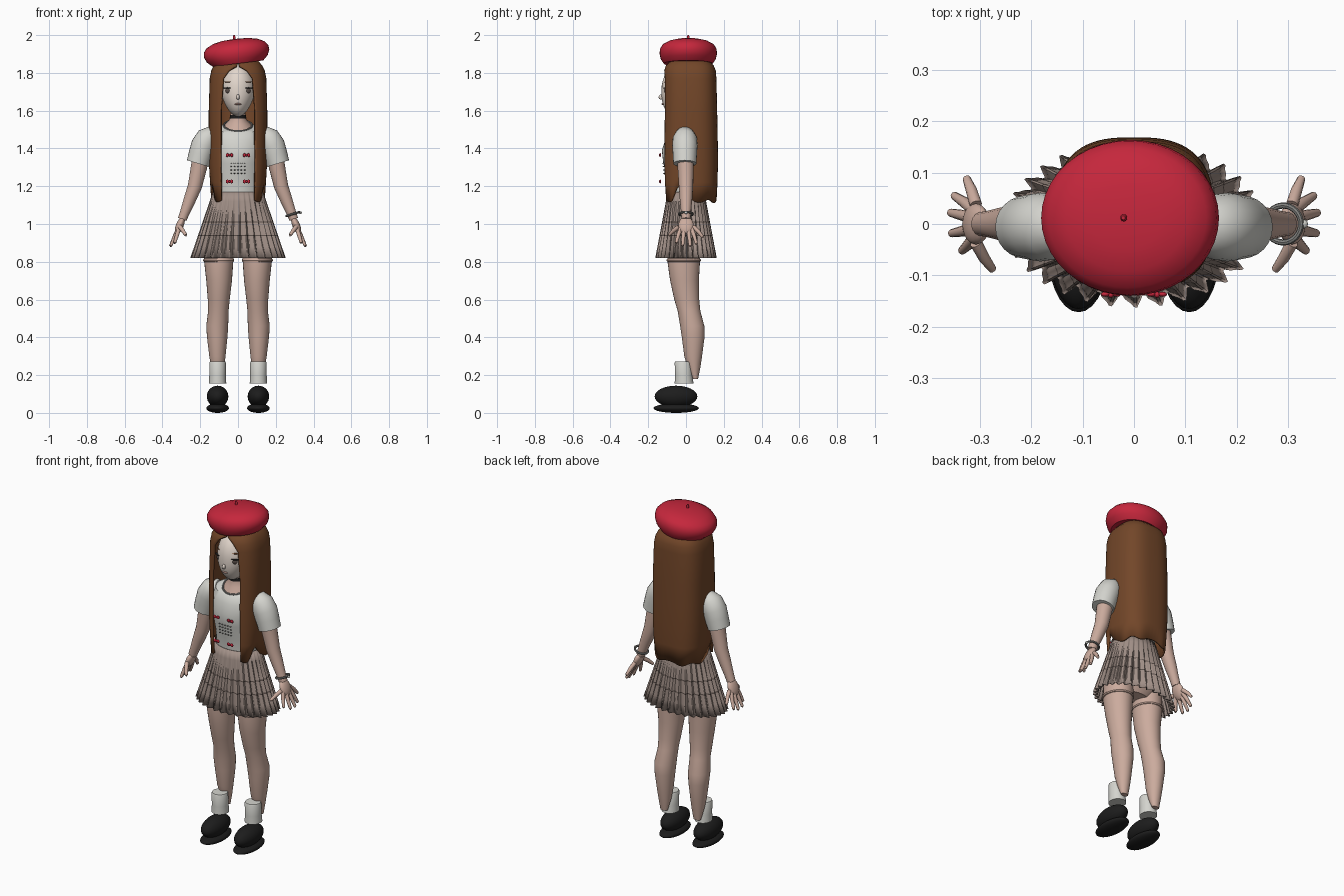
import bpy, bmesh, math
from mathutils import Vector, Euler

if bpy.data.objects.get("Cube"):
    bpy.data.objects.remove(bpy.data.objects["Cube"], do_unlink=True)


def material(name, r, g, b):
    m = bpy.data.materials.new(name)
    m.use_nodes = True
    m.diffuse_color = (r, g, b, 1)
    bsdf = next(n for n in m.node_tree.nodes if n.type == 'BSDF_PRINCIPLED')
    bsdf.inputs["Base Color"].default_value = (r, g, b, 1)
    return m


RED = material("beret red", .56, .02, .045)
HAIR = material("chestnut brown", .17, .062, .022)
WHITE = material("blouse white", .66, .66, .62)
SKIN = material("skin", .60, .41, .34)
FACE = material("pale face", .76, .67, .60)
TAUPE = material("skirt taupe", .36, .28, .245)
TRIM = material("dark taupe", .10, .075, .065)
BLACK = material("shoe black", .012, .012, .012)
GREY = material("trim grey", .22, .22, .21)
LIP = material("soft rose", .55, .33, .28)


def finish(name, bm, *mats, angle=40):
    bmesh.ops.recalc_face_normals(bm, faces=bm.faces)
    me = bpy.data.meshes.new(name)
    bm.to_mesh(me)
    bm.free()
    for m in mats:
        me.materials.append(m)
    ob = bpy.data.objects.new(name, me)
    bpy.context.collection.objects.link(ob)
    bpy.ops.object.select_all(action='DESELECT')
    ob.select_set(True)
    bpy.context.view_layer.objects.active = ob
    bpy.ops.object.shade_smooth_by_angle(angle=math.radians(angle))
    return ob


def skin_rings(bm, rings, closed=True, cap=True):
    """Bridge rows of points with quads, capping both ends."""
    rows = [[bm.verts.new(p) for p in ring] for ring in rings]
    n = len(rows[0])
    for a, b in zip(rows, rows[1:]):
        for i in range(n if closed else n - 1):
            j = (i + 1) % n
            bm.faces.new((a[i], a[j], b[j], b[i]))
    if cap:
        bm.faces.new(rows[0])
        bm.faces.new(rows[-1])


def loft(name, rings, mat, n=28, cap=True):
    """Rings are (cx, cy, z, rx, ry[, tilt]), where tilt lifts the back."""
    out = []
    for cx, cy, z, rx, ry, *t in rings:
        k = t[0] if t else 0
        angles = [math.tau * i / n for i in range(n)]
        out.append([(cx + rx * math.cos(a), cy + ry * math.sin(a), z + k * math.sin(a)) for a in angles])
    bm = bmesh.new()
    skin_rings(bm, out, cap=cap)
    return finish(name, bm, mat)


def tube(name, pts, mat, n=14):
    """Round limb along points (x, y, z, radius)."""
    ps = [Vector(p[:3]) for p in pts]
    out = []
    for i, p in enumerate(ps):
        d = ps[min(i + 1, len(ps) - 1)] - ps[max(i - 1, 0)]
        q = d.to_track_quat('Z', 'Y')
        out.append([p + q @ Vector((math.cos(math.tau * k / n), math.sin(math.tau * k / n), 0)) * pts[i][3]
                    for k in range(n)])
    bm = bmesh.new()
    skin_rings(bm, out)
    return finish(name, bm, mat)


def ball(name, loc, size, mat, rot=(0, 0, 0), n=20):
    bm = bmesh.new()
    bmesh.ops.create_uvsphere(bm, u_segments=n, v_segments=n // 2 + 2, radius=1)
    e = Euler(rot).to_matrix()
    for v in bm.verts:
        v.co = e @ Vector([a * b for a, b in zip(v.co, size)]) + Vector(loc)
    return finish(name, bm, mat, angle=60)


def ring(name, loc, rx, ry, r, mat, rot=(0, 0, 0), n=32):
    """Closed elliptical band."""
    e, c = Euler(rot).to_matrix(), Vector(loc)
    rows = []
    for i in range(n + 1):
        a = math.tau * i / n
        rows.append([c + e @ Vector(((rx + r * math.cos(b)) * math.cos(a), (ry + r * math.cos(b)) * math.sin(a),
                                     r * math.sin(b))) for b in (math.tau * k / 8 for k in range(8))])
    bm = bmesh.new()
    skin_rings(bm, rows, cap=False)
    bmesh.ops.remove_doubles(bm, verts=bm.verts, dist=.0001)
    return finish(name, bm, mat)


# Beret, tilted to one side, with its stem
beret = loft("beret", [(0, 0, -.058, .115, .118), (0, 0, -.06, .135, .13), (0, 0, -.035, .162, .146),
                       (0, 0, -.008, .174, .152), (0, 0, .018, .172, .15), (0, 0, .04, .155, .136),
                       (0, 0, .058, .118, .104), (0, 0, .068, .07, .062), (0, 0, .071, .015, .014)], RED, 40)
beret.location = (-.008, .012, 1.909)
beret.rotation_euler = (0, math.radians(-7), 0)
tube("beret_stem", [(-.018, .012, 1.965, .005), (-.02, .012, 1.99, .007), (-.021, .012, 2.0, .004)], RED, 10)

# Head with a narrowed jaw, and the face
head = ball("head", (0, 0, 0), (.092, .102, .14), FACE, n=32)
for v in head.data.vertices:
    if v.co.z < -.01:
        v.co.x *= 1 - 1.9 * (-v.co.z - .01)
        v.co.y -= .12 * (-v.co.z - .01)
head.location = (0, -.028, 1.708)
ball("nose", (0, -.131, 1.672), (.009, .014, .014), FACE)
ball("lips", (0, -.122, 1.635), (.018, .008, .005), LIP)
for s in (1, -1):
    turn = (0, 0, s * .55)
    ball("eye", (s * .056, -.108, 1.706), (.014, .006, .014), TRIM, turn)
    ball("upper_lash", (s * .058, -.108, 1.72), (.023, .007, .004), BLACK, turn)
    ball("eyebrow", (s * .055, -.103, 1.752), (.02, .005, .003), HAIR, turn)
loft("neck", [(0, -.01, 1.52, .072, .072, .03), (0, -.008, 1.54, .055, .055, .015),
              (0, -.01, 1.56, .04, .042), (0, -.015, 1.63, .038, .042)], SKIN)
loft("choker", [(0, -.01, 1.558, .044, .047), (0, -.01, 1.576, .043, .046)], BLACK)


# Long hair: a shell open at the face, with notched, wavy ends
def power(v, e=.72):
    return math.copysign(abs(v) ** e, v)


hair_rows = [(1.882, .02, .02, 180), (1.875, .065, .065, 180), (1.857, .105, .10, 180), (1.835, .124, .122, 179),
             (1.81, .136, .132, 167), (1.77, .144, .135, 156), (1.6, .149, .139, 151), (1.45, .149, .142, 151),
             (1.32, .148, .143, 150), (1.22, .142, .141, 149), (1.12, .136, .136, 147)]
rows = []
for z, rx, ry, limit in hair_rows:
    row = []
    for i in range(61):
        d = limit * (i / 30 - 1)
        a = math.radians(d)
        drop = max(0, (1.24 - z) / .12)
        lift = .07 * math.exp(-((abs(d) - 108) / 14) ** 2) + .008 * math.cos(7 * a)
        row.append((rx * power(math.sin(a)), .02 + ry * power(math.cos(a)), z + drop * lift))
    rows.append(row)
bm = bmesh.new()
skin_rings(bm, rows, closed=False, cap=False)
bmesh.ops.remove_doubles(bm, verts=bm.verts, dist=.0005)
hair = finish("long_hair", bm, HAIR)
shell = hair.modifiers.new("thickness", 'SOLIDIFY')
shell.thickness, shell.offset = .012, 0

# Blouse with neckline trim
loft("blouse", [(0, 0, 1.1, .115, .09), (0, 0, 1.16, .125, .092), (0, -.002, 1.24, .125, .098),
                (0, -.012, 1.32, .13, .108), (0, -.016, 1.39, .135, .112), (0, -.01, 1.45, .14, .1, .005),
                (0, -.006, 1.5, .125, .09, .015), (0, -.01, 1.522, .075, .075, .03)], WHITE, 36)
ring("neckline_trim", (0, -.01, 1.522), .075, .08, .005, GREY, (.38, 0, 0))

# Red bows and small dashed stitching on the chest
for s in (1, -1):
    for z in (1.365, 1.225):
        ball("bow_knot", (s * .045, -.138, z), (.006, .006, .007), RED, n=10)
        for t in (1, -1):
            ball("bow_loop", (s * .045 + t * .011, -.137, z), (.009, .005, .01), RED, n=10)
for row in range(4):
    for col in range(5):
        ball("stitch", (.018 * (col - 2), -.121 + .006 * row / 4, 1.322 - .018 * row), (.005, .005, .0022), GREY, n=8)

# Pleated skirt with two thin dark stripes
bm = bmesh.new()
rows, N, PLEATS = [], 256, 32
for z in (1.17, 1.12, 1.013, 1.007, .943, .937, .88, .82):
    t = (1.17 - z) / .35
    row = []
    for i in range(N):
        a = math.tau * i / N
        w = .011 * t * math.cos(PLEATS * a) + .004 * t * math.sin(2 * PLEATS * a)
        row.append(((.133 + .108 * t + w) * math.cos(a), (.097 + .054 * t + w) * math.sin(a), z))
    rows.append(row)
skin_rings(bm, rows, cap=False)
for f in bm.faces:
    z = f.calc_center_median().z
    f.material_index = int(abs(z - 1.01) < .002 or abs(z - .94) < .002)
skirt = finish("pleated_skirt", bm, TAUPE, TRIM, angle=30)
skirt.modifiers.new("thickness", 'SOLIDIFY').thickness = .004
loft("hips", [(0, 0, .84, .09, .06), (0, 0, .9, .165, .095), (0, 0, 1.0, .155, .095), (0, 0, 1.13, .12, .085)], SKIN)

# Arms, hands, legs and footwear on both sides
finger_tips = [(.276, -.088, .935), (.335, -.052, .895), (.355, -.018, .88), (.357, .022, .878), (.35, .055, .89),
               (.326, .088, .925)]
leg_rings = [(.098, -.01, .93, .08, .085), (.102, -.012, .8, .077, .086), (.1, -.008, .7, .068, .076),
             (.102, .004, .6, .058, .066), (.104, .016, .54, .054, .06), (.11, .033, .46, .058, .064),
             (.11, .038, .4, .054, .06), (.109, .038, .3, .043, .047), (.108, .042, .24, .034, .034),
             (.108, .05, .18, .022, .014)]
for s in (1, -1):
    side = "left_" if s > 0 else "right_"
    tube(side + "sleeve", [(s * x, -.006, z, r) for x, z, r in
                           [(.115, 1.475, .035), (.135, 1.468, .052), (.16, 1.452, .064), (.182, 1.415, .067),
                            (.197, 1.37, .064), (.212, 1.32, .061)]], WHITE, 24)
    tube(side + "arm", [(s * x, y, z, r) for x, y, z, r in
                        [(.195, -.004, 1.36, .045), (.207, -.002, 1.3, .043), (.228, 0, 1.2, .038),
                         (.255, 0, 1.13, .033), (.282, 0, 1.06, .026), (.295, 0, 1.025, .024)]], SKIN, 18)
    ball(side + "palm", (s * .308, 0, .993), (.02, .04, .05), SKIN, (0, s * -.4, 0))
    for x, y, z in finger_tips:
        base = (s * .308, y * .42, .995 - abs(y) * .1)
        mid = (s * (.308 + x) / 2, y * .75, (base[2] + z) / 2 + .004)
        tube(side + "finger", [(*base, .012), (*mid, .011), (s * x, y, z + .006, .008), (s * x, y, z, .003)], SKIN, 10)
    loft(side + "leg", [(s * x, *rest) for x, *rest in leg_rings], SKIN)
    ring(side + "thigh_band", (s * .103, -.012, .808), .074, .083, .009, SKIN)
    loft(side + "sock", [(s * .108, -.01, .155, .046, .05), (s * .108, -.012, .2, .044, .046),
                         (s * .108, -.015, .265, .044, .045), (s * .108, -.015, .271, .041, .042)], WHITE)
    ball(side + "shoe", (s * .108, -.053, .087), (.057, .113, .057), BLACK, n=28)
    ball(side + "sole", (s * .108, -.052, .025), (.06, .12, .025), BLACK, n=28)
ring("bracelet", (.291, 0, 1.053), .036, .036, .006, GREY, (0, -.3, 0))
ball("bracelet_charm", (.33, 0, 1.06), (.009, .009, .007), WHITE, n=12)
